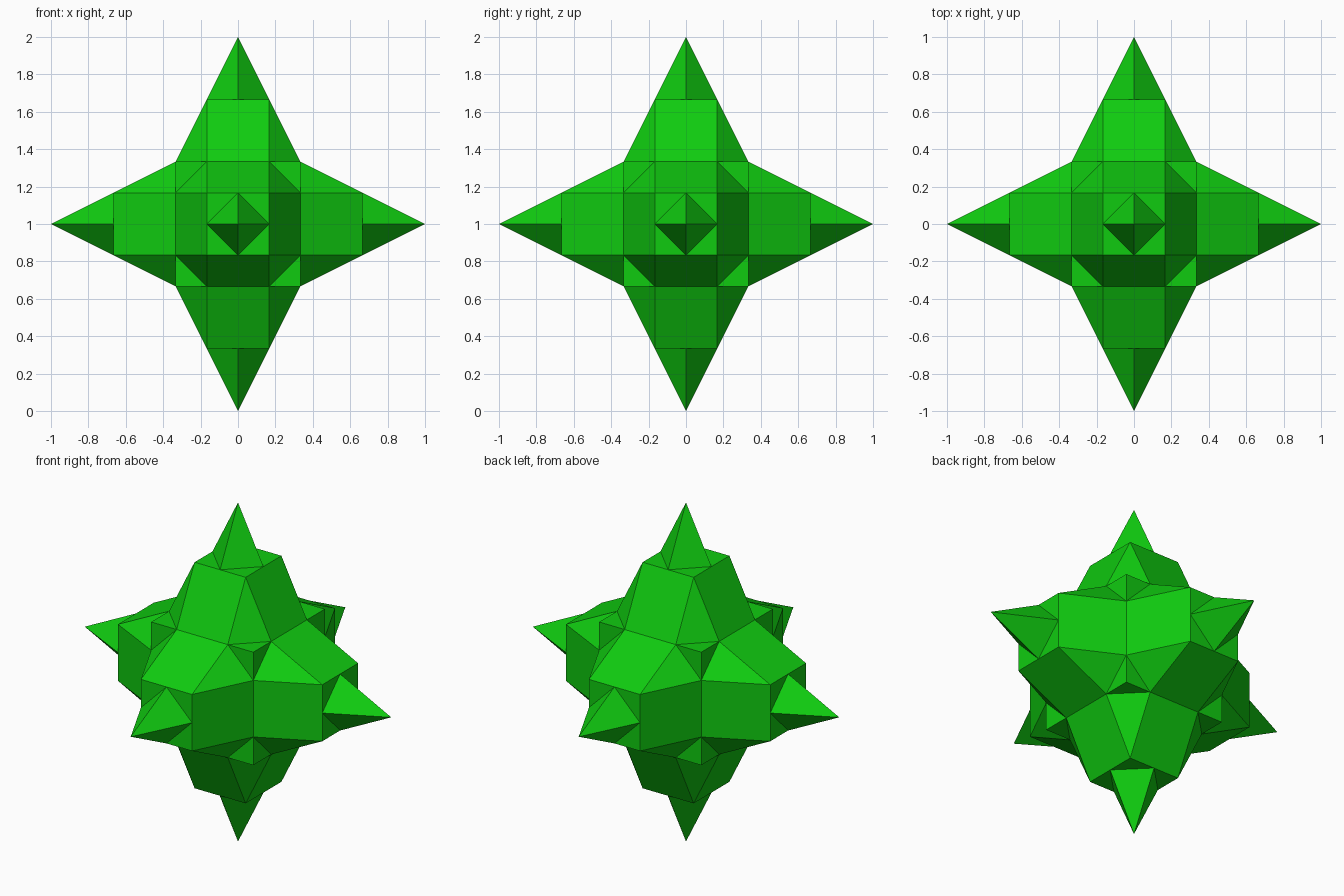
import bpy, bmesh, math
from mathutils import Matrix, Vector

if "Cube" in bpy.data.objects:
    bpy.data.objects.remove(bpy.data.objects["Cube"])

U = 1 / 6  # the whole star sits on a grid of sixths

green = bpy.data.materials.new("green")
green.diffuse_color = (0.005, 0.6, 0.005, 1)
green.use_nodes = True
green.node_tree.nodes["Principled BSDF"].inputs["Base Color"].default_value = green.diffuse_color

bm = bmesh.new()


def face(matrix, *points):
    bm.faces.new([bm.verts.new(matrix @ Vector(p)) for p in points])


def quarter_arm(m):
    """A quarter of one arm, pointing along +z."""
    tip = (0, 0, 6)
    mid_x, mid_y = (1, 0, 4), (0, 1, 4)          # diamond base of the spike
    corner, corner_b = (1, 1, 4), (1, -1, 4)     # square shoulder
    low_x, low_y, low_b = (2, 1, 2), (1, 2, 2), (2, -1, 2)
    face(m, tip, mid_x, mid_y)                   # spike
    face(m, mid_x, corner, mid_y)                # flat shoulder
    face(m, corner_b, low_b, low_x, corner, mid_x)  # sloping side
    face(m, corner, low_x, low_y)                # bevelled corner
    face(m, low_x, (2, 2, 2), low_y)             # corner of the core cube


# Six arm directions, each made of four quarters
directions = [Matrix.Rotation(math.radians(a), 4, "X") for a in (0, 90, 180, 270)]
directions += [Matrix.Rotation(math.radians(a), 4, "Y") for a in (90, 270)]
place = Matrix.Translation((0, 0, 1)) @ Matrix.Scale(U, 4)
for d in directions:
    for q in range(4):
        quarter_arm(place @ d @ Matrix.Rotation(q * math.pi / 2, 4, "Z"))

# Weld the patches into one closed solid
bmesh.ops.remove_doubles(bm, verts=bm.verts, dist=0.001)
bmesh.ops.recalc_face_normals(bm, faces=bm.faces)

mesh = bpy.data.meshes.new("spiked_star")
bm.to_mesh(mesh)
bm.free()
mesh.materials.append(green)
star = bpy.data.objects.new("spiked_star", mesh)
bpy.context.collection.objects.link(star)
